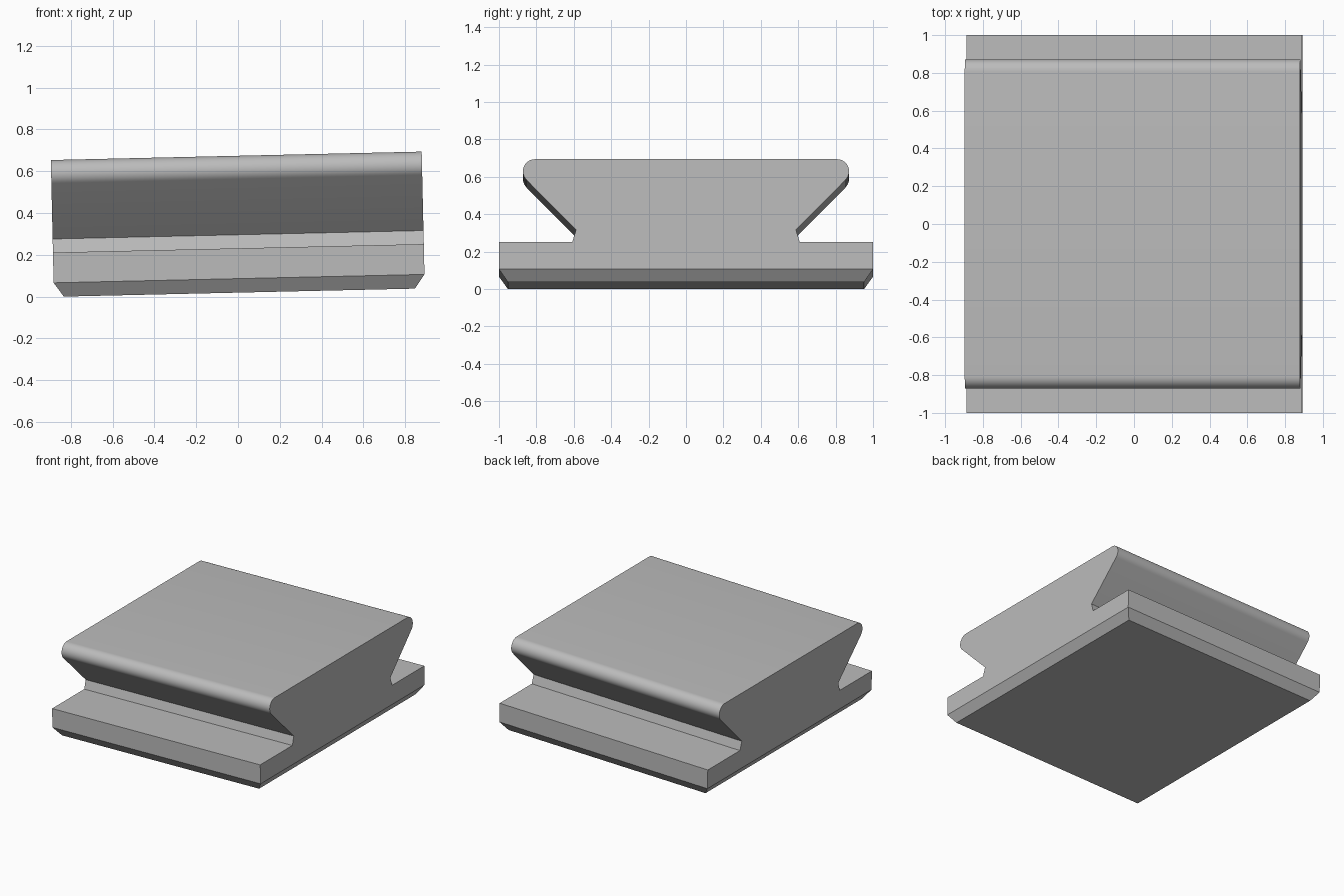
import bpy, bmesh, math
from mathutils import Matrix

cube = bpy.data.objects.get("Cube")
if cube:
    bpy.data.objects.remove(cube, do_unlink=True)

HALF_LENGTH = 0.888
CHAMFER = 0.067
TILT = math.radians(-1.3)

grey = bpy.data.materials.new("plain grey")
grey.use_nodes = True
colour = (0.5, 0.5, 0.5, 1)
grey.diffuse_color = colour
grey.node_tree.nodes["Principled BSDF"].inputs["Base Color"].default_value = colour


def right_half_profile():
    """Cross-section (y, z) from the slab's lower edge up to the rounded lip."""
    points = [(1.0, 0.087), (1.0, 0.232), (0.608, 0.232), (0.588, 0.297)]
    cy, cz, radius, steps = 0.807, 0.61, 0.065, 14
    for i in range(steps + 1):
        a = math.radians(-45 + 135 * i / steps)
        points.append((cy + radius * math.cos(a), cz + radius * math.sin(a)))
    return points


# Dovetail rail with its base slab: mirrored profile swept along x
half = right_half_profile()
outline = half + [(-y, z) for y, z in reversed(half)]
bm = bmesh.new()
end = bm.faces.new([bm.verts.new((-HALF_LENGTH, y, z)) for y, z in outline])
swept = bmesh.ops.extrude_face_region(bm, geom=[end], use_keep_orig=True)
far_verts = [v for v in swept["geom"] if isinstance(v, bmesh.types.BMVert)]
bmesh.ops.translate(bm, verts=far_verts, vec=(2 * HALF_LENGTH, 0, 0))
bmesh.ops.recalc_face_normals(bm, faces=bm.faces)

# Chamfered underside on all four edges
bm.faces.ensure_lookup_table()
underside = min(bm.faces, key=lambda f: f.calc_center_median().z)
bmesh.ops.inset_region(bm, faces=[underside], thickness=CHAMFER, depth=0)
bmesh.ops.translate(bm, verts=underside.verts, vec=(0, 0, -CHAMFER))
bmesh.ops.recalc_face_normals(bm, faces=bm.faces)

# Slight lengthwise tilt, resting on the lower edge
bm.transform(Matrix.Translation((0.007, 0, 0)) @ Matrix.Rotation(TILT, 4, 'Y'))
lowest = min(v.co.z for v in bm.verts)
bmesh.ops.translate(bm, verts=bm.verts, vec=(0, 0, -lowest))

mesh = bpy.data.meshes.new("dovetail_rail")
bm.to_mesh(mesh)
bm.free()
rail = bpy.data.objects.new("dovetail_rail", mesh)
bpy.context.collection.objects.link(rail)
mesh.materials.append(grey)

bpy.context.view_layer.objects.active = rail
rail.select_set(True)
bpy.ops.object.shade_smooth_by_angle(angle=math.radians(15))
